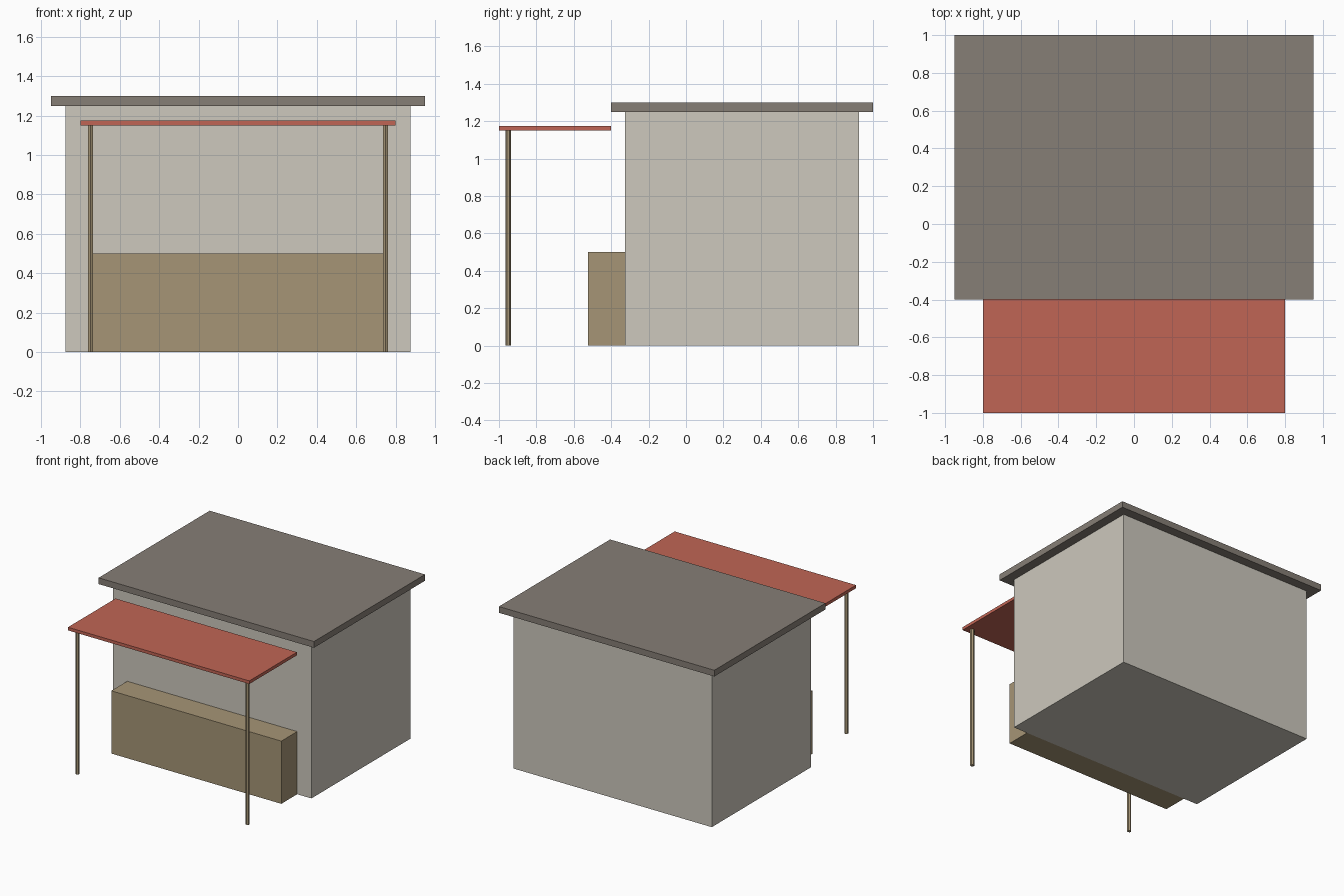
import bpy

if "Cube" in bpy.data.objects:
    bpy.data.objects.remove(bpy.data.objects["Cube"])


def material(name, rgb):
    m = bpy.data.materials.new(name)
    m.diffuse_color = (*rgb, 1.0)
    m.use_nodes = True
    m.node_tree.nodes["Principled BSDF"].inputs["Base Color"].default_value = m.diffuse_color
    return m


def box(name, x, y, z, mat):
    """Box from (min, max) ranges along each axis."""
    spans = (x, y, z)
    bpy.ops.mesh.primitive_cube_add(size=1, location=[(a + b) / 2 for a, b in spans])
    ob = bpy.context.object
    ob.name = name
    ob.scale = [b - a for a, b in spans]
    bpy.ops.object.transform_apply(location=False, rotation=False, scale=True)
    ob.data.materials.append(mat)
    return ob


plaster = material("plaster", (0.61, 0.58, 0.51))
slate = material("slate", (0.24, 0.21, 0.18))
canvas = material("red_canvas", (0.53, 0.13, 0.09))
wood = material("wood", (0.38, 0.30, 0.18))

# Main hut and its overhanging flat roof
box("hut_body", (-0.875, 0.875), (-0.325, 0.925), (0, 1.25), plaster)
box("roof_slab", (-0.95, 0.95), (-0.4, 1.0), (1.25, 1.3), slate)

# Serving counter against the front wall
box("counter", (-0.75, 0.75), (-0.525, -0.325), (0, 0.5), wood)

# Awning on two slim six-sided posts
box("awning", (-0.8, 0.8), (-1.0, -0.4), (1.15, 1.175), canvas)
for side, x in (("left", -0.75), ("right", 0.75)):
    bpy.ops.mesh.primitive_cylinder_add(vertices=6, radius=0.015, depth=1.15,
                                        location=(x, -0.95, 0.575))
    post = bpy.context.object
    post.name = side + "_awning_post"
    post.data.materials.append(wood)
